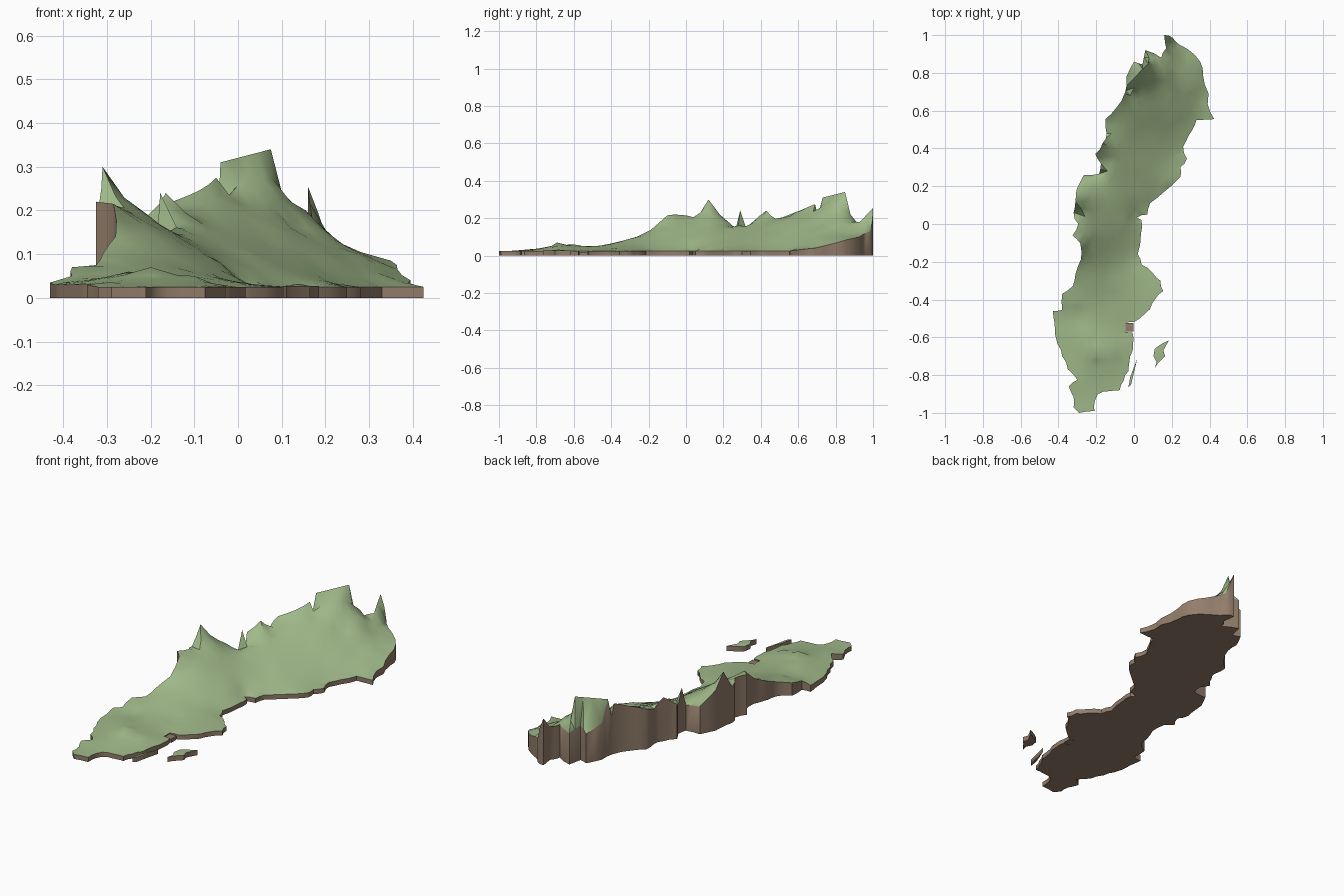
import bpy, bmesh, math, random
from mathutils import Vector
from mathutils.geometry import delaunay_2d_cdt

if "Cube" in bpy.data.objects:
    bpy.data.objects.remove(bpy.data.objects["Cube"])

random.seed(4)


def material(name, rgb):
    m = bpy.data.materials.new(name)
    m.diffuse_color = (*rgb, 1)
    m.use_nodes = True
    m.node_tree.nodes["Principled BSDF"].inputs["Base Color"].default_value = m.diffuse_color
    return m


GREEN = material("grass_green", (0.35, 0.48, 0.25))
BROWN = material("earth_brown", (0.29, 0.205, 0.145))

# Eastern shore, south to north: x, y, height
east = [
    (-.21, -.99, .025), (-.205, -.93, .025), (-.19, -.9, .025), (-.13, -.885, .025),
    (-.075, -.88, .025), (-.055, -.83, .025), (-.03, -.78, .025), (-.02, -.7, .025),
    (-.005, -.635, .025), (-.008, -.575, .025), (-.047, -.572, .025), (-.047, -.525, .025),
    (.0, -.52, .025), (.03, -.5, .025), (.085, -.45, .025), (.11, -.4, .025),
    (.155, -.355, .025), (.14, -.3, .025), (.1, -.26, .025), (.04, -.215, .025),
    (.02, -.16, .025), (.037, -.05, .025), (.04, .02, .025), (.015, .035, .025),
    (.07, .05, .025), (.085, .11, .025), (.165, .175, .025), (.245, .25, .025),
    (.245, .3, .025), (.28, .345, .025), (.26, .41, .025), (.29, .47, .025),
    (.31, .5, .025), (.33, .55, .025), (.425, .555, .025), (.39, .635, .035),
    (.395, .69, .04), (.365, .79, .065), (.35, .86, .085), (.285, .925, .1),
    (.24, .95, .115), (.205, .985, .13)]

# Western mountain shore, south to north
west = [
    (-.29, -1, .025), (-.32, -.97, .025), (-.32, -.915, .025), (-.345, -.86, .03),
    (-.30, -.825, .035), (-.35, -.77, .03), (-.38, -.70, .03), (-.405, -.635, .03),
    (-.42, -.53, .03), (-.43, -.46, .035), (-.38, -.455, .05), (-.38, -.37, .07),
    (-.325, -.33, .075), (-.31, -.265, .1), (-.28, -.185, .14), (-.285, -.1, .215),
    (-.325, -.06, .22), (-.295, 0, .215), (-.32, .06, .2), (-.31, .12, .3),
    (-.305, .18, .22), (-.265, .26, .15), (-.185, .265, .14), (-.178, .29, .24),
    (-.175, .32, .15), (-.205, .37, .19), (-.165, .43, .24), (-.145, .48, .19),
    (-.15, .555, .22), (-.09, .62, .245), (-.05, .69, .275), (-.045, .705, .21),
    (-.04, .73, .31), (-.04, .78, .2), (.0, .86, .16), (.045, .845, .19),
    (.06, .92, .17), (.145, .88, .18), (.17, .93, .18), (.16, 1, .255)]

# Inland spot heights
inland = [
    (-.2, -.69, .07), (-.25, -.6, .06), (-.1, -.7, .05), (-.15, -.52, .042),
    (-.3, -.47, .045), (-.1, -.4, .04), (-.25, -.3, .09), (-.12, -.25, .065),
    (-.22, -.07, .17), (-.13, 0, .13), (-.04, 0, .08), (-.22, .13, .2),
    (-.1, .2, .13), (.02, .25, .09), (.12, .3, .065), (-.1, .42, .18),
    (-.03, .52, .19), (.08, .52, .14), (.2, .52, .08), (.03, .66, .21),
    (.13, .7, .16), (.23, .7, .115), (.31, .7, .08), (.155, .82, .2),
    (.22, .82, .13), (.28, .84, .105)]
# Crest joining the two northern summits
inland += [(-.04 + .115 * t, .73 + .12 * t, .31 + .03 * t) for t in (.25, .5, .75, 1)]


def ragged(points, amount):
    """Add a slightly displaced midpoint on every shore segment."""
    out = []
    for a, b in zip(points, points[1:] + points[:1]):
        mid = (Vector(a) + Vector(b)) / 2
        side = Vector((b[1] - a[1], a[0] - b[0], 0))
        if side.length > .045:
            mid += side.normalized() * random.uniform(-amount, amount)
            out += [Vector(a), mid]
        else:
            out.append(Vector(a))
    return out


def land(name, shore, spots=(), step=.04):
    """Slab with a relaxed relief on top, vertical cliffs and a flat base."""
    pinned = list(shore) + [Vector(s) for s in spots]
    pts = [p.to_2d() for p in pinned]
    n = int(2 / step)
    for i in range(-n // 2, n // 2 + 1):
        for j in range(-n // 2, n // 2 + 1):
            p = Vector((i * step + (j % 2) * step / 2, j * step))
            if min((p - q.to_2d()).length for q in pinned) > step * .6:
                pts.append(p)
    ring = list(range(len(shore)))
    verts, _, tris, origin, _, _ = delaunay_2d_cdt(pts, [], [ring], 1, 1e-5)
    # Fixed heights at shore and spots, the rest settles between them
    fixed = {}
    for i, src in enumerate(origin):
        for s in src:
            if s < len(pinned):
                fixed[i] = pinned[s].z
    near = {}
    for t in tris:
        for v in t:
            near.setdefault(v, set()).update(w for w in t if w != v)
    z = {v: fixed.get(v, .1) for v in near}
    for _ in range(250):
        for v in near:
            if v not in fixed:
                z[v] = sum(z[w] for w in near[v]) / len(near[v])

    bm = bmesh.new()
    top = {v: bm.verts.new((*verts[v], z[v])) for v in near}
    base = {v: bm.verts.new((*verts[v], 0)) for v in near}
    edges = {(t[k], t[(k + 1) % 3]) for t in tris for k in range(3)}
    for t in tris:
        bm.faces.new([top[v] for v in t]).material_index = 0
        bm.faces.new([base[v] for v in reversed(t)]).material_index = 1
    for a, b in edges:
        if (b, a) not in edges:
            bm.faces.new((top[b], top[a], base[a], base[b])).material_index = 1
    bmesh.ops.recalc_face_normals(bm, faces=bm.faces)
    me = bpy.data.meshes.new(name)
    bm.to_mesh(me)
    bm.free()
    me.materials.append(GREEN)
    me.materials.append(BROWN)
    ob = bpy.data.objects.new(name, me)
    bpy.context.collection.objects.link(ob)
    bpy.ops.object.select_all(action='DESELECT')
    ob.select_set(True)
    bpy.context.view_layer.objects.active = ob
    bpy.ops.object.shade_smooth_by_angle(angle=math.radians(50))
    return ob


land("mainland", ragged(east + west[::-1], .007), inland)

# Two islands off the south-east shore
big = [(.11, -.765), (.125, -.74), (.165, -.70), (.155, -.67), (.185, -.615),
       (.145, -.635), (.11, -.66), (.103, -.70), (.12, -.73)]
thin = [(-.03, -.865), (-.015, -.85), (.003, -.77), (.017, -.715), (-.005, -.77), (-.02, -.81)]
land("large_island", [Vector((x, y, .027)) for x, y in big], [(.14, -.68, .032)], .05)
land("narrow_island", [Vector((x, y, .025)) for x, y in thin], (), .05)

# Bare earth patch in the small bay
bpy.ops.mesh.primitive_cube_add(size=1, location=(-.026, -.547, .01))
patch = bpy.context.object
patch.name = "bay_floor"
patch.scale = (.045, .046, .02)
patch.data.materials.append(BROWN)
